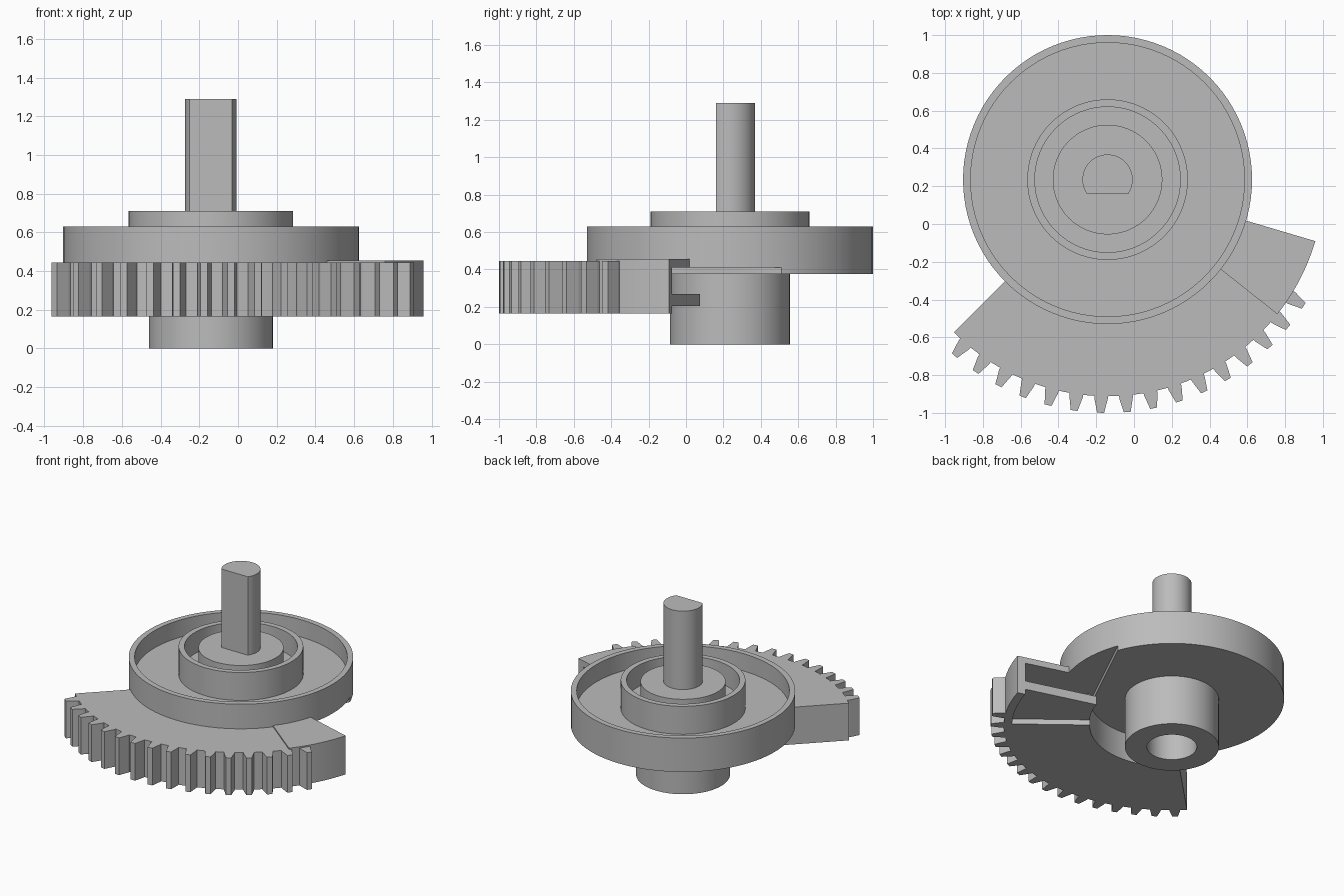
import bpy, bmesh, math
from mathutils import Matrix, Vector

cube = bpy.data.objects.get("Cube")
if cube:
    bpy.data.objects.remove(cube, do_unlink=True)

CX, CY = -0.14, 0.235      # axis of rotation
R_DISC, R_IN, R_ROOT, R_TIP = 0.765, 0.56, 1.147, 1.235
ARM_END, SEAM, GEAR_END = -16.5, -38.4, -135.2

grey = bpy.data.materials.new("plain grey")
grey.use_nodes = True
grey.diffuse_color = (0.5, 0.5, 0.5, 1)
grey.node_tree.nodes["Principled BSDF"].inputs["Base Color"].default_value = (0.5, 0.5, 0.5, 1)


def polar(r, degrees):
    a = math.radians(degrees)
    return (r * math.cos(a), r * math.sin(a))


def finish(name, bm):
    """Turn a bmesh built around the axis into a placed object."""
    bmesh.ops.recalc_face_normals(bm, faces=bm.faces)
    mesh = bpy.data.meshes.new(name)
    bm.to_mesh(mesh)
    bm.free()
    mesh.materials.append(grey)
    ob = bpy.data.objects.new(name, mesh)
    ob.location = (CX, CY, 0)
    bpy.context.collection.objects.link(ob)
    return ob


def smooth(ob):
    bpy.ops.object.select_all(action="DESELECT")
    ob.select_set(True)
    bpy.context.view_layer.objects.active = ob
    bpy.ops.object.shade_smooth_by_angle(angle=math.radians(25))


def prism(name, outline, z0, z1):
    bm = bmesh.new()
    face = bm.faces.new([bm.verts.new((x, y, z0)) for x, y in outline])
    new = bmesh.ops.extrude_face_region(bm, geom=[face])["geom"]
    bmesh.ops.translate(bm, vec=(0, 0, z1 - z0),
                        verts=[v for v in new if isinstance(v, bmesh.types.BMVert)])
    return finish(name, bm)


def arc(r, a0, a1, steps=32):
    return [polar(r, a0 + (a1 - a0) * i / steps) for i in range(steps + 1)]


def ring_piece(name, r0, r1, a0, a1, z0, z1):
    return prism(name, arc(r1, a0, a1) + arc(r0, a1, a0), z0, z1)


# Hub, dished disc, raised collar and centre boss in one turned profile
profile = [(0, 0.45), (0.17, 0.45), (0.17, 0), (0.32, 0), (0.32, 0.375),
           (R_DISC, 0.375), (R_DISC, 0.63), (0.725, 0.63), (0.725, 0.5),
           (0.425, 0.5), (0.425, 0.71), (0.385, 0.71), (0.385, 0.55),
           (0.29, 0.55), (0.29, 0.7), (0, 0.7)]
bm = bmesh.new()
verts = [bm.verts.new((r, 0, z)) for r, z in profile]
edges = [bm.edges.new(pair) for pair in zip(verts, verts[1:])]
bmesh.ops.spin(bm, geom=verts + edges, axis=(0, 0, 1), cent=(0, 0, 0),
               angle=math.tau, steps=96, use_duplicate=False)
bmesh.ops.remove_doubles(bm, verts=bm.verts, dist=0.0005)
body = finish("hub_and_disc", bm)

# Shallow step cut into the underside of the disc beside the arm
bm = bmesh.new()
bmesh.ops.create_cube(bm, size=1)
bmesh.ops.scale(bm, vec=(1, 2, 0.11), verts=bm.verts)
bmesh.ops.translate(bm, vec=(1.02, 0, 0.355), verts=bm.verts)
bmesh.ops.rotate(bm, matrix=Matrix.Rotation(math.radians(-26), 3, "Z"), verts=bm.verts)
cutter = finish("step_cutter", bm)
cutter.hide_render = True
cutter.hide_set(True)
cut = body.modifiers.new("underside_step", "BOOLEAN")
cut.operation = "DIFFERENCE"
cut.object = cutter
cut.solver = "EXACT"
bpy.context.view_layer.objects.active = body
bpy.ops.object.modifier_apply(modifier=cut.name)
bpy.data.objects.remove(cutter, do_unlink=True)
smooth(body)

# D-shaped shaft with a flat on the front
R_SHAFT, FLAT = 0.133, -0.075
half = math.degrees(math.acos(-FLAT / R_SHAFT))
smooth(prism("shaft", arc(R_SHAFT, -90 + half, 270 - half, 48), 0.68, 1.29))

# Gear sector
smooth(ring_piece("gear_sector", R_IN, R_ROOT, GEAR_END, SEAM, 0.165, 0.445))

# Teeth, the last of them standing on the arm's outer wall
for i in range(16):
    a = -131.0 + 6.55 * i
    outline = [polar(R_ROOT - 0.015, a - 1.9), polar(R_ROOT + 0.015, a - 1.75),
               polar(R_TIP, a - 0.85), polar(R_TIP, a + 0.85),
               polar(R_ROOT + 0.015, a + 1.75), polar(R_ROOT - 0.015, a + 1.9)]
    prism(f"tooth_{i + 1}", outline, 0.165, 0.445)

# Slotted arm: upper plate, lower plate and outer wall, open at the end
smooth(ring_piece("arm_upper_plate", 0.735, R_ROOT, SEAM, ARM_END, 0.41, 0.455))
smooth(ring_piece("arm_lower_plate", R_IN, 1.1, SEAM, ARM_END, 0.205, 0.27))
smooth(ring_piece("arm_outer_wall", 1.09, R_ROOT, SEAM, ARM_END, 0.165, 0.453))
